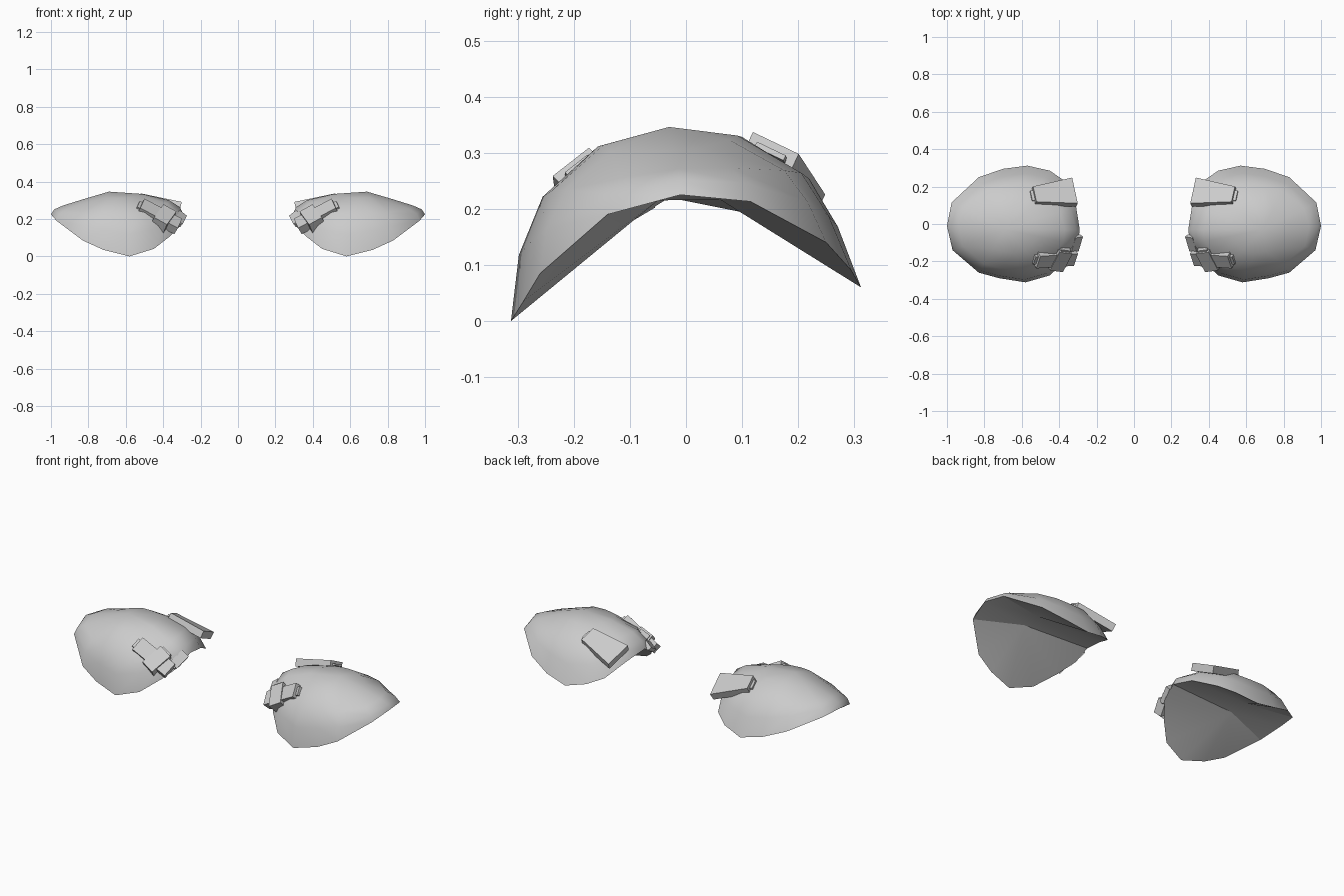
import bpy, bmesh, math
from mathutils import Vector, Matrix

cube = bpy.data.objects.get("Cube")
if cube:
    bpy.data.objects.remove(cube, do_unlink=True)

grey = bpy.data.materials.new("plain_grey")
grey.use_nodes = True
COLOUR = (0.6, 0.6, 0.6, 1)
grey.diffuse_color = COLOUR
grey.node_tree.nodes["Principled BSDF"].inputs["Base Color"].default_value = COLOUR


def finish(bm, name, angle):
    """Turn a bmesh into a smooth, mirrored object."""
    mesh = bpy.data.meshes.new(name)
    bm.to_mesh(mesh)
    bm.free()
    obj = bpy.data.objects.new(name, mesh)
    bpy.context.collection.objects.link(obj)
    mesh.materials.append(grey)
    bpy.ops.object.select_all(action='DESELECT')
    obj.select_set(True)
    bpy.context.view_layer.objects.active = obj
    bpy.ops.object.shade_smooth_by_angle(angle=math.radians(angle))
    mirror = obj.modifiers.new("mirror", 'MIRROR')
    mirror.use_mirror_merge = False


# Outline from the outer tip, round the back, the neck side and the front
RIM = [(1.0, -.01, .225), (.975, .115, .213), (.83, .25, .14), (.7, .295, .09),
       (.57, .312, .06), (.45, .285, .09), (.37, .23, .125), (.31, .095, .195),
       (.29, -.03, .22), (.30, -.11, .17), (.36, -.19, .11), (.45, -.275, .04),
       (.58, -.312, 0), (.72, -.29, .035), (.83, -.26, .085), (.97, -.14, .19)]
COUNT = len(RIM)
CROWN = Vector((.69, -.03, .346))
# Reach from crown to rim, rise at the sides, rise at the outer tip
RINGS = [(.45, .9, .66), (.8, .64, .38), (.95, .34, .21), (1, 0, 0)]

# Shoulder shell: crown joined to the rim by rings
bm = bmesh.new()
top = bm.verts.new(CROWN)
previous = None
for reach, side_rise, tip_rise in RINGS:
    ring = []
    for point in RIM:
        rim = Vector(point)
        out = rim - CROWN
        tip = max(0, out.x / out.xy.length) ** 2
        back = max(0, out.y / out.xy.length) if reach < 1 else 0
        rise = side_rise + (tip_rise - side_rise) * tip + .04 * back
        spot = CROWN + out * (reach - .075 * back)
        spot.z = rim.z + (CROWN.z - rim.z) * rise
        ring.append(bm.verts.new(spot))
    for i in range(COUNT):
        j = (i + 1) % COUNT
        if previous:
            bm.faces.new((previous[i], previous[j], ring[j], ring[i]))
        else:
            bm.faces.new((top, ring[j], ring[i]))
    previous = ring
bmesh.ops.recalc_face_normals(bm, faces=bm.faces)
if sum(f.normal.z for f in bm.faces) < 0:
    bmesh.ops.reverse_faces(bm, faces=bm.faces)
finish(bm, "shoulder_shell", 50)

# Underside: two fans that meet at a short ridge under the crown
bm = bmesh.new()
edge = [bm.verts.new(p) for p in RIM]
back_ridge = bm.verts.new((.7, .06, .217))
front_ridge = bm.verts.new((.7, -.05, .215))
half = COUNT // 2
for i in range(COUNT):
    hub = back_ridge if i < half else front_ridge
    bm.faces.new((hub, edge[i], edge[(i + 1) % COUNT]))
bm.faces.new((back_ridge, front_ridge, edge[0]))
bm.faces.new((front_ridge, back_ridge, edge[half]))
bmesh.ops.recalc_face_normals(bm, faces=bm.faces)
if sum(f.normal.z for f in bm.faces) > 0:
    bmesh.ops.reverse_faces(bm, faces=bm.faces)
finish(bm, "shell_underside", 18)


def slab(name, start, end, up, widths, height, bevel=.016):
    """Tapered strap between two points, its flat side facing up."""
    start, end = Vector(start), Vector(end)
    along = (end - start).normalized()
    side = Vector(up).cross(along).normalized()
    normal = along.cross(side)
    frame = Matrix((along, side, normal)).transposed().to_4x4()
    frame.translation = (start + end) / 2
    bm = bmesh.new()
    bmesh.ops.create_cube(bm, size=1)
    for v in bm.verts:
        width = widths[0] if v.co.x < 0 else widths[1]
        v.co = Vector((v.co.x * (end - start).length, v.co.y * width, v.co.z * height))
    corners = [e for e in bm.edges if all(v.co.x > 0 for v in e.verts)]
    bmesh.ops.bevel(bm, geom=corners, offset=bevel, segments=2, affect='EDGES')
    bm.transform(frame)
    bmesh.ops.recalc_face_normals(bm, faces=bm.faces)
    finish(bm, name, 50)


# Straps and buckle at the neck side
slab("back_strap", (.32, .17, .24), (.55, .15, .303), (-.2, .45, .85), (.155, .09), .042)
slab("front_strap", (.32, -.175, .16), (.535, -.19, .275), (-.3, -.65, .7), (.085, .085), .05)
slab("buckle", (.425, -.23, .165), (.37, -.125, .24), (-.3, -.65, .7), (.08, .08), .07, .01)
slab("strap_end", (.30, -.065, .225), (.325, -.15, .175), (-.6, -.4, .7), (.05, .05), .025, .008)
